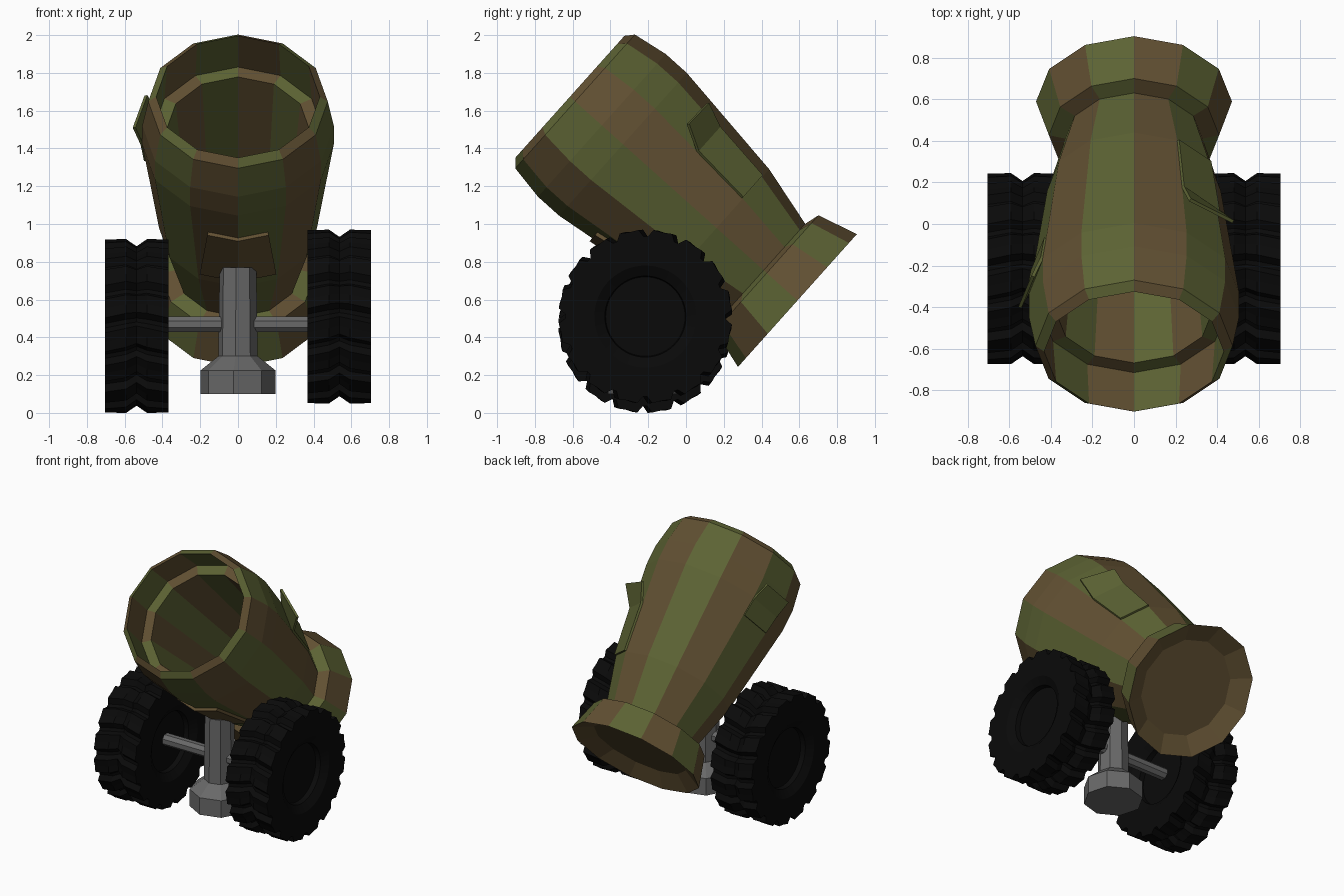
import bpy, bmesh, math
from mathutils import Matrix, Vector

cube = bpy.data.objects.get("Cube")
if cube:
    bpy.data.objects.remove(cube, do_unlink=True)


def material(name, rgb):
    m = bpy.data.materials.new(name)
    m.use_nodes = True
    m.diffuse_color = (*rgb, 1)
    m.node_tree.nodes["Principled BSDF"].inputs["Base Color"].default_value = (*rgb, 1)
    return m


BROWN = material("camo brown", (0.12, 0.08, 0.032))
GREEN = material("camo green", (0.108, 0.125, 0.034))
GREY = material("steel grey", (0.14, 0.14, 0.14))
BLACK = material("tyre black", (0.003, 0.003, 0.003))

# Barrel frame: x across, y towards the upper back, z along the bore
TILT = Matrix(((1, 0, 0, 0), (0, 0.667, -0.745, 0.59),
               (0, 0.745, 0.667, 0.595), (0, 0, 0, 1)))


def finish(name, bm, mats, matrix=Matrix()):
    bmesh.ops.recalc_face_normals(bm, faces=bm.faces)
    me = bpy.data.meshes.new(name)
    bm.to_mesh(me)
    bm.free()
    for m in mats:
        me.materials.append(m)
    ob = bpy.data.objects.new(name, me)
    ob.matrix_world = matrix
    bpy.context.collection.objects.link(ob)
    return ob


def lathe(bm, profile, n, point, caps=True):
    """Rings of n points from (height, radius) pairs; facet index sets the colour."""
    rings = [[bm.verts.new(point(h, r, k)) for k in range(n)] for h, r in profile]
    for a, b in zip(rings, rings[1:]):
        for k in range(n):
            j = (k + 1) % n
            f = bm.faces.new((a[k], a[j], b[j], b[k]))
            f.material_index = k % 2
    if caps:
        bm.faces.new(rings[0])
        bm.faces.new(rings[-1])


# Barrel: dished base, flared flange, swollen muzzle, stepped bore
def barrel_point(t, r, k):
    a = k * math.tau / 12
    return r * math.sin(a), r * math.cos(a), t


profile = [(0.07, 0.34), (0, 0.472), (0.218, 0.41), (0.24, 0.33), (0.575, 0.418),
           (1.24, 0.507), (1.39, 0.507), (1.58, 0.475), (1.617, 0.433),
           (1.35, 0.45), (1.35, 0.38), (0.5, 0.31)]
bm = bmesh.new()
lathe(bm, profile, 12, barrel_point)
for f in bm.faces:                      # the dished base is all brown
    if f.calc_center_median().z < 0.06 and all(v.co.z < 0.1 for v in f.verts):
        f.material_index = 0
finish("barrel", bm, (BROWN, GREEN), TILT)


# Plates lying on the barrel, given as rows of points in the barrel frame
def plate(name, rows, mat, thickness=0.016):
    bm = bmesh.new()
    grid = [[bm.verts.new(p) for p in row] for row in rows]
    for a, b in zip(grid, grid[1:]):
        for i in range(len(a) - 1):
            bm.faces.new((a[i], a[i + 1], b[i + 1], b[i]))
    ob = finish(name, bm, (mat,), TILT)
    mod = ob.modifiers.new("thickness", "SOLIDIFY")
    mod.thickness = thickness
    mod.offset = 0


plate("left_bent_plate", [
    [(0.212, 0.367, 0.58), (0.367, 0.212, 0.58)],
    [(0.237, 0.408, 0.92), (0.408, 0.237, 0.92)],
    [(0.27, 0.462, 1.05), (0.478, 0.31, 1.055)]], GREEN)
plate("right_bent_plate", [
    [(-0.425, 0.243, 1.10), (-0.490, 0.005, 1.10)],
    [(-0.442, 0.25, 1.23), (-0.508, 0.005, 1.23)],
    [(-0.487, 0.248, 1.352), (-0.55, 0.02, 1.35)]], GREEN)


# Saddle: shallow V plate under the barrel
def saddle_row(t, w):
    r = 0.418 + 0.134 * (t - 0.575) + 0.01
    return [(-w, -r + 0.268 * w, t), (0, -r, t), (w, -r + 0.268 * w, t)]


plate("saddle", [saddle_row(1.03, 0.16), saddle_row(0.65, 0.2)], BROWN, 0.022)


# Pillar with a flared foot
YC = -0.215
def pillar_point(z, r, k):
    a = (k + 0.15) * math.tau / 8
    return r * math.sin(a), YC + r * math.cos(a), z


bm = bmesh.new()
lathe(bm, [(0.10, 0.2), (0.225, 0.2), (0.30, 0.105), (0.77, 0.098)], 8, pillar_point)
finish("pillar", bm, (GREY,))


# Axle
def axle_point(x, r, k):
    a = (k + 0.5) * math.tau / 8
    return x, YC + r * math.cos(a), 0.47 + r * math.sin(a)


bm = bmesh.new()
lathe(bm, [(-0.46, 0.044), (0.46, 0.044)], 8, axle_point)
finish("axle", bm, (GREY,))

# Wheels: lugged tyre with a central V groove and dished hubs
LUGS = 16
STEPS = ((0.0, 0), (0.28, 0.006), (0.56, 0), (0.72, 0.036), (0.86, 0.036))
TYRE = [(-0.10, 0.21), (-0.135, 0.215), (-0.168, 0.27), (-0.168, 0.46), (-0.055, 0.46),
        (0, 0.422), (0.055, 0.46), (0.168, 0.46), (0.168, 0.27), (0.135, 0.215), (0.10, 0.21)]


def tyre_point(x, r, k):
    lug, step = divmod(k, len(STEPS))
    frac, dip = STEPS[step]
    a = (lug + frac + 1.2 * abs(x)) * math.tau / LUGS
    if r > 0.4:
        r -= dip
    return x, r * math.cos(a), r * math.sin(a)


for name, side, z in (("left_wheel", 1, 0.51), ("right_wheel", -1, 0.46)):
    bm = bmesh.new()
    lathe(bm, TYRE, LUGS * len(STEPS), tyre_point)
    for f in bm.faces:
        f.material_index = 0
    finish(name, bm, (BLACK,), Matrix.Translation((side * 0.537, YC, z)))
